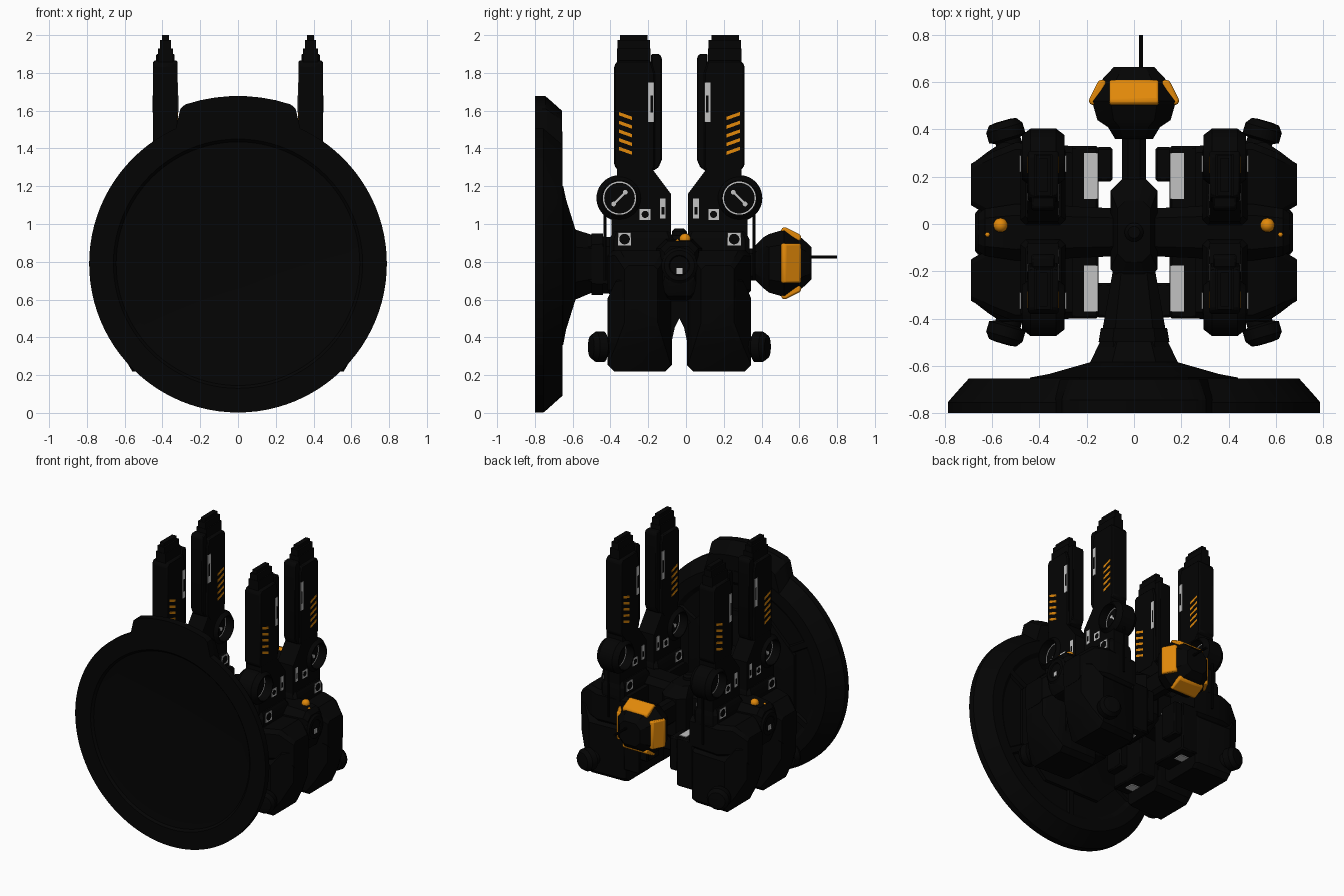
import bpy, bmesh
from math import sin, cos, pi, radians, sqrt
from mathutils import Vector, Matrix

cube = bpy.data.objects.get("Cube")
if cube:
    bpy.data.objects.remove(cube, do_unlink=True)

MID = -0.035  # centre line of the four weapon pods along y


def material(name, r, g, b):
    m = bpy.data.materials.new(name)
    m.use_nodes = True
    m.diffuse_color = (r, g, b, 1)
    m.node_tree.nodes["Principled BSDF"].inputs["Base Color"].default_value = (r, g, b, 1)
    return m


BLACK = material("matte black", 0.0012, 0.0012, 0.0012)
ORANGE = material("signal orange", 0.76, 0.25, 0.003)
GREY = material("marking grey", 0.54, 0.54, 0.54)


def finish(name, bm, mat, mirror="", bevel=0.0, segments=1):
    """Turn a bmesh into an object; mirrored parts have their origin on the pod centre line."""
    bmesh.ops.recalc_face_normals(bm, faces=bm.faces)
    mesh = bpy.data.meshes.new(name)
    bm.to_mesh(mesh)
    bm.free()
    ob = bpy.data.objects.new(name, mesh)
    bpy.context.collection.objects.link(ob)
    mesh.materials.append(mat)
    if bevel:
        b = ob.modifiers.new("edges", "BEVEL")
        b.width, b.segments = bevel, segments
    if mirror:
        ob.location.y = MID
        m = ob.modifiers.new("mirror", "MIRROR")
        m.use_axis = ("x" in mirror, "y" in mirror, False)
    bpy.ops.object.select_all(action="DESELECT")
    ob.select_set(True)
    bpy.context.view_layer.objects.active = ob
    bpy.ops.object.shade_smooth_by_angle(angle=radians(30))
    return ob


def place(axis, pos, a, b):
    return {"x": (pos, a, b), "y": (a, pos, b), "z": (a, b, pos)}[axis]


def loft(name, mat, loops, mirror="", bevel=0.0, closed=False, segments=1):
    """Skin a row of equal loops and cap the ends."""
    bm = bmesh.new()
    rings = [[bm.verts.new(p) for p in loop] for loop in loops]
    n = len(rings[0])
    pairs = list(zip(rings, rings[1:])) + ([(rings[-1], rings[0])] if closed else [])
    for r, s in pairs:
        for i in range(n):
            j = (i + 1) % n
            bm.faces.new((r[i], r[j], s[j], s[i]))
    if not closed:
        bm.faces.new(rings[0])
        bm.faces.new(rings[-1])
    return finish(name, bm, mat, mirror, bevel, segments)


def prism(name, mat, axis, outline, lo, hi, mirror="", bevel=0.0):
    return loft(name, mat, [[place(axis, p, a, b) for a, b in outline] for p in (lo, hi)], mirror, bevel)


def block(name, mat, axis, sections, cut=0.25, mirror=""):
    """Chamfered box through sections (position, a low, a high, b low, b high)."""
    loops = []
    for p, a0, a1, b0, b1 in sections:
        c = cut * min(a1 - a0, b1 - b0)
        pts = [(a0 + c, b0), (a1 - c, b0), (a1, b0 + c), (a1, b1 - c),
               (a1 - c, b1), (a0 + c, b1), (a0, b1 - c), (a0, b0 + c)]
        loops.append([place(axis, p, a, b) for a, b in pts])
    return loft(name, mat, loops, mirror)


def box(name, mat, x0, x1, y0, y1, z0, z1, mirror="", bevel=0.0):
    return prism(name, mat, "z", [(x0, y0), (x1, y0), (x1, y1), (x0, y1)], z0, z1, mirror, bevel)


def circle(r, a=0.0, b=0.0, n=32):
    return [(a + r * cos(2 * pi * i / n), b + r * sin(2 * pi * i / n)) for i in range(n)]


def turned(name, mat, axis, profile, a, b, n=32, mirror="", closed=False):
    """Round part from (radius, position) pairs along an axis."""
    return loft(name, mat, [[place(axis, p, *q) for q in circle(r, a, b, n)] for r, p in profile],
                mirror, closed=closed)


def ball(name, mat, centre, r, mirror=""):
    bm = bmesh.new()
    bmesh.ops.create_uvsphere(bm, u_segments=20, v_segments=12, radius=r,
                              matrix=Matrix.Translation(centre))
    return finish(name, bm, mat, mirror)


# Shield dish with raised rim, top tab and rear mount
turned("shield", BLACK, "y",
       [(0.02, -0.778), (0.59, -0.778), (0.645, -0.785), (0.66, -0.8), (0.788, -0.8), (0.788, -0.755),
        (0.77, -0.733), (0.7, -0.655), (0.62, -0.655), (0.59, -0.675), (0.02, -0.675)], 0, 0.79, 96)
steps = [0.28 - 0.08 * i for i in range(8)]
tab = [(-x * 1.27, 0.79 + sqrt(0.49 - (x * 1.27) ** 2)) for x in steps] + [(0.305, 1.61)]
tab += [(x, 0.79 + sqrt(0.888 ** 2 - x * x)) for x in steps] + [(-0.305, 1.61)]
loft("shield_tab", BLACK, [[(x * s, y, 1.38 + (z - 1.38) * t) for x, z in tab]
                           for y, s, t in ((-0.8, 1, 1), (-0.745, 1, 1), (-0.73, 0.99, 0.96),
                                           (-0.657, 0.9, 0.74))])
block("shield_mount", BLACK, "y", [(-0.69, -0.44, 0.44, 0.36, 1.2), (-0.65, -0.44, 0.44, 0.36, 1.2),
                                   (-0.635, -0.36, 0.36, 0.44, 1.13), (-0.585, -0.185, 0.185, 0.6, 0.97),
                                   (-0.49, -0.14, 0.14, 0.64, 0.94)])
for i in range(6):
    t = radians(30 + 60 * i)
    u, w = Vector((cos(t), 0, sin(t))), Vector((-sin(t), 0, cos(t))) * 0.035
    c = Vector((0, 0, 0.79))
    loft("shield_rib", BLACK, [[c + u * r + w + Vector((0, -0.69, 0)), c + u * r - w + Vector((0, -0.69, 0)),
                                c + u * r - w * 0.6 + Vector((0, -0.657, 0)),
                                c + u * r + w * 0.6 + Vector((0, -0.657, 0))] for r in (0.3, 0.62)])

# Front arm, core and rear neck
block("front_arm", BLACK, "y", [(-0.52, -0.147, 0.147, 0.64, 0.94), (-0.4, -0.125, 0.125, 0.63, 0.93),
                                (-0.2, -0.09, 0.09, 0.66, 0.9)], 0.2)
block("arm_collar", BLACK, "y", [(-0.5, -0.15, 0.15, 0.625, 0.95), (-0.44, -0.14, 0.14, 0.625, 0.95)], 0.2)
block("core", BLACK, "z", [(0.52, -0.08, 0.08, -0.18, 0.1), (0.6, -0.1, 0.1, -0.24, 0.19),
                           (0.88, -0.1, 0.1, -0.24, 0.19), (0.94, -0.07, 0.07, -0.16, 0.1)])
block("rear_neck", BLACK, "y", [(0.15, -0.05, 0.05, 0.7, 0.87), (0.42, -0.05, 0.05, 0.7, 0.87)])
turned("core_cap", BLACK, "z", [(0.04, 0.9), (0.04, 0.96), (0.025, 0.975)], 0, MID)

# Rear sensor head with four tilted panels and an antenna
block("sensor_head", BLACK, "y", [(0.36, -0.08, 0.08, 0.71, 0.88), (0.41, -0.11, 0.11, 0.66, 0.93),
                                  (0.44, -0.155, 0.155, 0.637, 0.947), (0.52, -0.178, 0.178, 0.614, 0.97),
                                  (0.615, -0.132, 0.132, 0.66, 0.924), (0.665, -0.085, 0.085, 0.707, 0.877)],
      0.22)
for k in range(4):
    turn = Matrix.Translation((0, 0, 0.792)) @ Matrix.Rotation(k * pi / 2, 4, "Y")
    plate = [(0.5, 0.16), (0.507, 0.187), (0.525, 0.192), (0.607, 0.15), (0.612, 0.13), (0.6, 0.115)]
    loft("sensor_panel", ORANGE, [[turn @ Vector((x, y, z)) for y, z in plate] for x in (-0.104, 0.104)],
         bevel=0.01, segments=2)
turned("antenna", BLACK, "y", [(0.009, 0.64), (0.009, 0.8)], 0.03, 0.825, 10)

# Cross wings with hubs and beacons
block("cross_wing", BLACK, "x", [(0.05, -0.1, 0.1, 0.62, 0.9), (0.5, -0.12, 0.12, 0.58, 0.92),
                                 (0.63, -0.1, 0.1, 0.62, 0.91), (0.66, -0.08, 0.08, 0.68, 0.88)], 0.2, "x")
turned("side_hub", BLACK, "x", [(0.095, 0.6), (0.095, 0.66), (0.08, 0.672), (0.055, 0.672), (0.05, 0.665)],
       0, 0.78, 32, "x")
box("hub_mark", GREY, 0.664, 0.672, -0.016, 0.016, 0.735, 0.768, "x")
ball("beacon", ORANGE, (0.565, 0.03, 0.92), 0.03, "x")
ball("small_beacon", ORANGE, (0.62, -0.01, 0.91), 0.01, "x")

# Four lower body pods, the arch joining them, and a deck next to the core
Q = "xy"
block("body_pod", BLACK, "x", [(0.272, 0.045, 0.355, 0.222, 0.66), (0.3, 0.04, 0.37, 0.22, 0.64),
                               (0.56, 0.045, 0.38, 0.22, 0.64), (0.62, 0.075, 0.34, 0.32, 0.72),
                               (0.685, 0.115, 0.29, 0.46, 0.72)], 0.1, Q)
prism("pod_arch", BLACK, "x", [(0.1, 0.34), (0.045, 0.36), (0.025, 0.45), (0, 0.5), (0, 0.65), (0.1, 0.65)],
      0.28, 0.54, Q)
block("upper_pod", BLACK, "x", [(0.26, 0.0, 0.365, 0.62, 0.86), (0.5, 0.0, 0.38, 0.62, 0.86),
                                (0.6, 0.06, 0.34, 0.63, 0.86), (0.69, 0.115, 0.29, 0.58, 0.78)], 0.12, Q)
box("inner_deck", BLACK, 0.15, 0.29, 0.07, 0.365, 0.315, 0.68, Q, 0.01)
box("deck_bridge", BLACK, 0.09, 0.16, 0.215, 0.36, 0.42, 0.67, Q, 0.01)
box("deck_strip", GREY, 0.153, 0.211, 0.14, 0.335, 0.677, 0.685, Q)
box("belly_mark", GREY, 0.2, 0.265, 0.225, 0.295, 0.308, 0.317, Q)

# Thruster knobs
aim = Vector((0.28, 0.96, 0)).to_track_quat("Z", "Y").to_matrix().to_4x4()
aim.translation = (0.525, 0.36, 0.35)
loft("thruster", BLACK, [[aim @ Vector((a, b, h)) for a, b in circle(r)]
                         for r, h in ((0.055, -0.06), (0.055, 0.03), (0.08, 0.04), (0.08, 0.085),
                                      (0.06, 0.112), (0.03, 0.116))], Q)

# Weapon foot, leaning arm, hollow elbow joint and rod
EV, EZ = 0.317, 1.137
block("weapon_foot", BLACK, "z", [(0.82, 0.29, 0.48, 0.03, 0.37), (0.92, 0.29, 0.48, 0.03, 0.37),
                                  (0.96, 0.31, 0.46, 0.05, 0.35)], 0.12, Q)
prism("weapon_arm", BLACK, "x", [(0.045, 0.93), (0.36, 0.93), (0.36, 1.03), (0.25, 1.055), (0.217, 1.1),
                                 (0.217, 1.18), (0.25, 1.225), (0.33, 1.25), (0.33, 1.3), (0.15, 1.3),
                                 (0.12, 1.26), (0.045, 1.16)], 0.32, 0.45, Q)
turned("elbow", BLACK, "x", [(0.088, 0.36), (0.088, 0.295), (0.095, 0.295), (0.122, 0.33), (0.122, 0.438),
                             (0.095, 0.473), (0.088, 0.473), (0.088, 0.408)], EV, EZ, 40, Q)
turned("rod", BLACK, "z", [(0.008, 0.7), (0.008, 1.1)], 0.39, 0.395, 8, Q)

# Upright weapon pod with rail and stepped muzzle
prism("weapon_body", BLACK, "x", [(0.3, 1.25), (0.345, 1.31), (0.345, 1.84), (0.325, 1.865), (0.15, 1.865),
                                  (0.13, 1.8), (0.13, 1.3), (0.16, 1.25)], 0.319, 0.449, Q, 0.008)
prism("weapon_rail", BLACK, "x", [(0.14, 1.28), (0.11, 1.3), (0.093, 1.34), (0.093, 1.88), (0.105, 1.9),
                                  (0.15, 1.9)], 0.335, 0.433, Q, 0.006)
for half, v0, v1, top in ((0.04, 0.152, 0.33, 1.93), (0.03, 0.155, 0.327, 1.975), (0.018, 0.17, 0.315, 2.0)):
    box("muzzle_step", BLACK, 0.384 - half, 0.384 + half, v0, v1, 1.85, top, Q)

# Painted plates on both faces of each weapon
for lo, hi, floor in ((0.317, 0.321, 0.357), (0.447, 0.451, 0.407)):
    for i in range(5):
        z = 1.366 + 0.046 * i
        prism("hazard_stripe", ORANGE, "x", [(0.25, z), (0.32, z + 0.025), (0.32, z + 0.043),
                                             (0.25, z + 0.018)], lo, hi, Q)
    box("rail_mark", GREY, lo, hi, 0.134, 0.166, 1.54, 1.75, Q)
    box("rail_mark_inset", BLACK, lo - 0.001, hi + 0.001, 0.14, 0.154, 1.59, 1.68, Q)
    box("arm_mark", GREY, lo, hi, 0.153, 0.21, 1.022, 1.08, Q)
    turned("arm_mark_dot", BLACK, "x", [(0.019, lo - 0.001), (0.019, hi + 0.001)], 0.181, 1.051, 16, Q)
    box("arm_tall_mark", GREY, lo, hi, 0.073, 0.103, 1.03, 1.135, Q)
    box("arm_tall_inset", BLACK, lo - 0.001, hi + 0.001, 0.08, 0.095, 1.05, 1.09, Q)
    # elbow ring and link symbol at the bottom of the hollow
    x0, x1 = floor, floor + 0.004
    turned("elbow_ring", GREY, "x", [(0.081, x0), (0.088, x0), (0.088, x1), (0.081, x1)],
           EV, EZ, 40, Q, closed=True)
    bar = [(-0.035, 0.027), (-0.027, 0.035), (0.035, -0.027), (0.027, -0.035)]
    prism("link_bar", GREY, "x", [(EV + a, EZ + b) for a, b in bar], x0, x1, Q)
    for d in (-0.031, 0.031):
        turned("link_end", GREY, "x", [(0.013, x0), (0.013, x1)], EV + d, EZ - d, 12, Q)
for lo, hi in ((0.286, 0.291), (0.479, 0.484)):
    box("foot_mark", GREY, lo, hi, 0.255, 0.325, 0.885, 0.955, Q)
    turned("foot_mark_dot", BLACK, "x", [(0.028, lo - 0.001), (0.028, hi + 0.001)], 0.29, 0.92, 20, Q)
